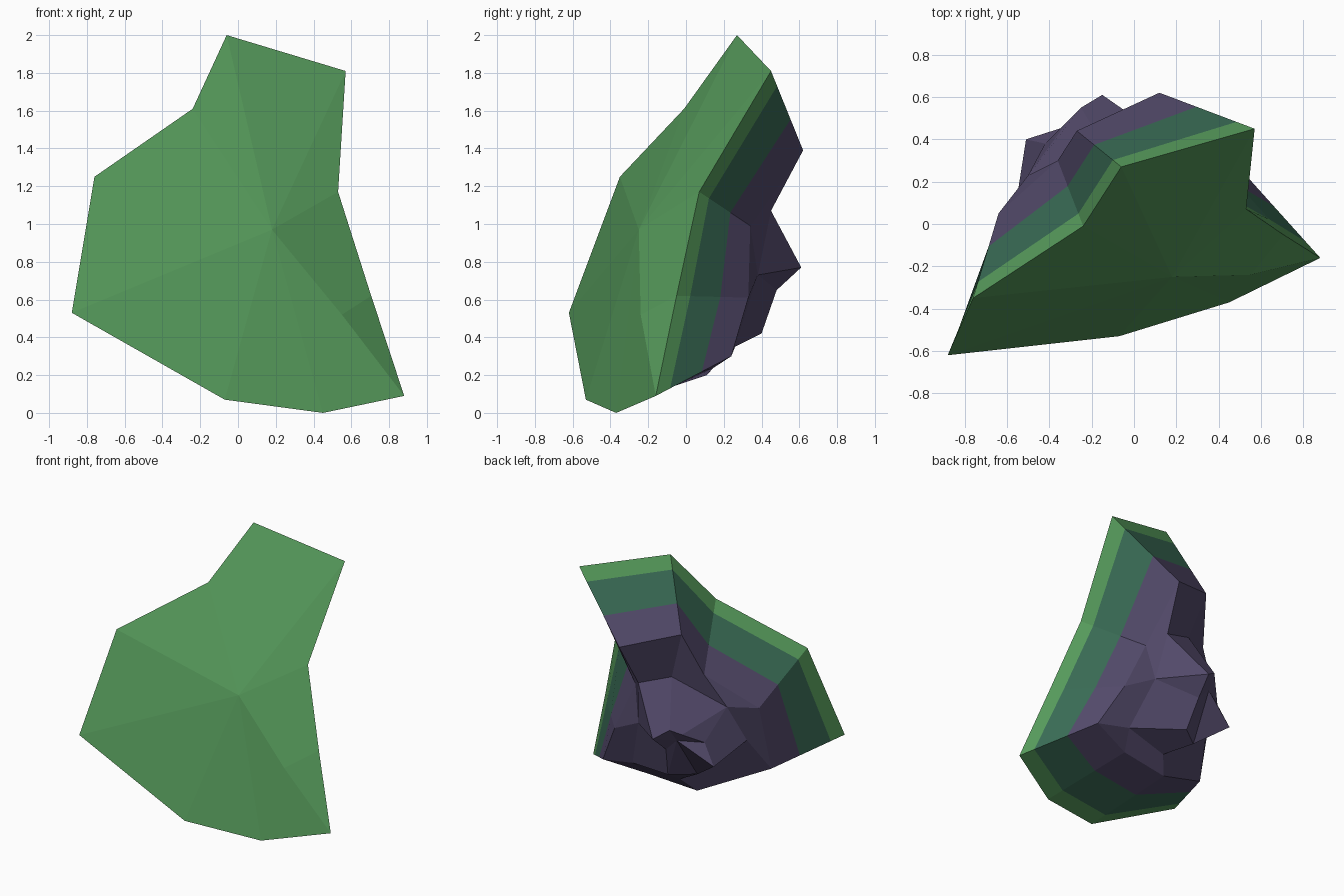
import bpy, bmesh
from mathutils import Vector

if "Cube" in bpy.data.objects:
    bpy.data.objects.remove(bpy.data.objects["Cube"])


def material(name, rgb):
    m = bpy.data.materials.new(name)
    m.diffuse_color = (*rgb, 1)
    m.use_nodes = True
    m.node_tree.nodes["Principled BSDF"].inputs["Base Color"].default_value = m.diffuse_color
    return m


# Cross-section loops, all in the same clockwise order seen from the front.
# Repeated points make the loop narrow down to triangles.
rim = [(-.06, .27, 2), (.57, .45, 1.81), (.53, .07, 1.17), (.705, -.05, .62), (.88, -.16, .09),
       (.45, -.37, 0), (-.07, -.53, .07), (-.88, -.62, .53), (-.76, -.35, 1.25), (-.24, -.01, 1.61)]

shoulder = [(-.27, .44, 1.52), (.12, .62, 1.39), (.18, .34, .99), (.36, .33, .61), (.52, .24, .30),
            (.2, .14, .235), (-.17, .11, .2), (-.65, -.08, .42), (-.64, .05, .92), (-.36, .3, 1.19)]

neck = [(-.155, .39, 1.155), (.08, .45, 1.07), (.13, .38, .73), (.13, .38, .73), (.26, .26, .35),
        (.26, .26, .35), (-.09, .2, .3), (-.56, .08, .67), (-.5, .23, .96), (-.5, .23, .96)]

peak = [(-.25, .55, .84), (-.15, .61, .77), (-.15, .61, .77), (-.17, .48, .65), (-.13, .4, .42),
        (-.13, .4, .42), (-.29, .28, .42), (-.51, .4, .58), (-.42, .38, .73), (-.31, .49, .8)]

# Front bulge: one main point and a smaller one toward the lower right
P, Q = (.18, -.25, .97), (.55, -.24, .52)
bulge = [P, P, P, Q, Q, P, P, P, P, P]
tip = [(-.26, .48, .74)] * len(rim)


def blend(a, b, t):
    return [tuple(Vector(p).lerp(Vector(q), t)) for p, q in zip(a, b)]


bm = bmesh.new()
cache = {}


def vert(p):
    key = tuple(round(c, 4) for c in p)
    if key not in cache:
        cache[key] = bm.verts.new(key)
    return cache[key]


def bridge(a, b, mat):
    n = len(a)
    for i in range(n):
        j = (i + 1) % n
        corners = list(dict.fromkeys(vert(p) for p in (a[i], a[j], b[j], b[i])))
        if len(corners) > 2 and not bm.faces.get(corners):
            bm.faces.new(corners).material_index = mat


# Colour bands run around the side between the rim and the shoulder
band_1 = blend(rim, shoulder, .19)
band_2 = blend(rim, shoulder, .61)
bridge(bulge, rim, 0)
bridge(rim, band_1, 0)
bridge(band_1, band_2, 1)
bridge(band_2, shoulder, 2)
bridge(shoulder, neck, 2)
bridge(neck, peak, 2)
bridge(peak, tip, 2)

bmesh.ops.recalc_face_normals(bm, faces=bm.faces[:])
mesh = bpy.data.meshes.new("floating_rock")
bm.to_mesh(mesh)
bm.free()
for m in (material("grass_green", (.093, .325, .105)),
          material("moss_teal", (.041, .147, .090)),
          material("rock_purple", (.086, .068, .145))):
    mesh.materials.append(m)
rock = bpy.data.objects.new("floating_rock", mesh)
bpy.context.collection.objects.link(rock)
